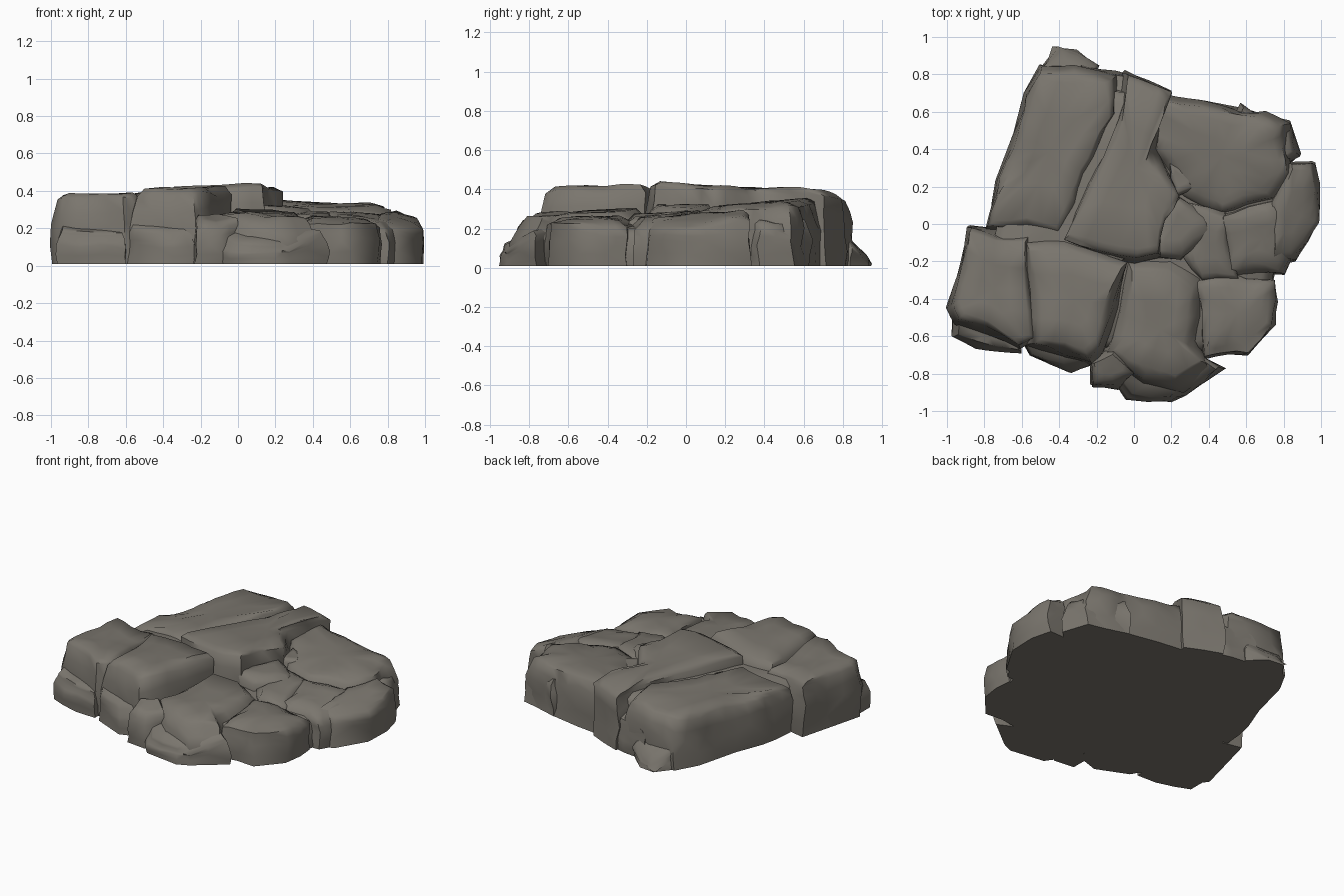
import bpy
import bmesh
import math
import random
from mathutils import Vector, noise

random.seed(4)

default = bpy.data.objects.get("Cube")
if default:
    bpy.data.objects.remove(default, do_unlink=True)

# One warm grey for the whole outcrop
COLOUR = (0.195, 0.18, 0.155, 1)
rock_grey = bpy.data.materials.new("rock_grey")
rock_grey.use_nodes = True
rock_grey.diffuse_color = COLOUR
rock_grey.node_tree.nodes["Principled BSDF"].inputs["Base Color"].default_value = COLOUR

FLOOR = 0.01


def split_edges(outline):
    """Add a slightly shifted midpoint to every long outline edge."""
    points = []
    for index, start in enumerate(outline):
        end = outline[(index + 1) % len(outline)]
        start, end = Vector(start), Vector(end)
        points.append(start)
        if (end - start).length > 0.25:
            shift = Vector((random.uniform(-1, 1), random.uniform(-1, 1))) * 0.018
            points.append((start + end) / 2 + shift)
    return points


def stone(name, top, outline, slope=(0, 0), inset=0.06, drop=0.028, lean=0.012):
    """A worn block: foot, waist, shoulder and rim rings around a tilted top."""
    points = split_edges(outline)
    centre = sum(points, Vector((0, 0))) / len(points)
    tilt = Vector(slope)

    def roof(p):
        return top + tilt.dot(p - centre)

    def ring(bm, grow, height, jitter):
        verts = []
        for p in points:
            arm = p - centre
            q = centre + arm * (1 + grow / max(arm.length, 0.1))
            q += Vector((random.uniform(-1, 1), random.uniform(-1, 1))) * jitter
            verts.append(bm.verts.new((q.x, q.y, height(q))))
        return verts

    bm = bmesh.new()
    rings = [
        ring(bm, 0, lambda p: FLOOR, 0.008),
        ring(bm, 0, lambda p: roof(p) * random.uniform(0.4, 0.65), 0.018),
        ring(bm, -lean, lambda p: roof(p) - drop * random.uniform(0.7, 1.3), 0.01),
        ring(bm, -inset, roof, 0.015),
    ]
    bm.faces.new(reversed(rings[0]))
    count = len(points)
    for lower, upper in zip(rings, rings[1:]):
        for i in range(count):
            j = (i + 1) % count
            bm.faces.new((lower[i], lower[j], upper[j], upper[i]))
    hub = bm.verts.new((centre.x, centre.y, top))
    rim = rings[-1]
    for i in range(count):
        bm.faces.new((rim[i], rim[(i + 1) % count], hub))
    bmesh.ops.recalc_face_normals(bm, faces=bm.faces[:])

    # Finer facets above the foot, weathered by coarse and fine noise
    raised = [e for e in bm.edges if max(v.co.z for v in e.verts) > FLOOR * 2]
    bmesh.ops.subdivide_edges(bm, edges=raised, cuts=1, use_grid_fill=True)
    for v in bm.verts:
        if v.co.z > FLOOR * 2:
            v.co += noise.noise_vector(v.co * 5) * 0.016 + noise.noise_vector(v.co * 11) * 0.01
            v.co.z = max(v.co.z, FLOOR)
    bmesh.ops.triangulate(bm, faces=[f for f in bm.faces if len(f.verts) > 4])

    mesh = bpy.data.meshes.new(name)
    bm.to_mesh(mesh)
    bm.free()
    mesh.materials.append(rock_grey)
    obj = bpy.data.objects.new(name, mesh)
    bpy.context.collection.objects.link(obj)
    bpy.ops.object.select_all(action="DESELECT")
    obj.select_set(True)
    bpy.context.view_layer.objects.active = obj
    bpy.ops.object.shade_smooth_by_angle(angle=math.radians(58))


# Cores that close the gaps between blocks
stone("bedrock_core", 0.25,
      [(-.85, -.5), (-.2, -.66), (.3, -.7), (.65, -.6), (.78, -.1), (.78, .4),
       (.2, .62), (-.45, .75), (-.6, .5)], slope=(-.04, .06))
stone("upper_core", 0.345,
      [(-.88, -.44), (-.25, -.6), (-.14, -.25), (.08, -.1), (.05, .4), (.1, .7),
       (-.42, .74), (-.56, .45), (-.72, .05)], slope=(.05, -.02))

# High slabs along the back and the right-hand side
stone("back_right_slab", 0.362,
      [(-.5, .85), (-.1, .8), (-.08, .6), (-.25, .25), (-.4, -.07), (-.78, -.03),
       (-.74, .22), (-.67, .42), (-.59, .7)], slope=(.07, 0), inset=0.07, lean=0.025)
stone("central_ridge", 0.41,
      [(-.04, .82), (.2, .72), (.11, .4), (.24, .14), (.13, -.16), (0, -.2),
       (-.38, -.08), (-.1, .5)], slope=(.02, -.06))
stone("front_right_slab", 0.375,
      [(-.87, 0), (-.56, -.06), (-.53, -.62), (-.62, -.66), (-.95, -.52), (-.99, -.45)],
      slope=(0, -.05), inset=0.05, lean=0.025)
stone("front_middle_slab", 0.412,
      [(-.38, -.05), (-.02, -.2), (-.16, -.68), (-.23, -.76), (-.56, -.66), (-.6, -.08)],
      slope=(.06, -.02), inset=0.08, drop=0.04, lean=0.03)

# Lower terrace on the left-hand side
stone("front_terrace", 0.28,
      [(-.04, -.18), (.2, -.17), (.37, -.28), (.35, -.68), (.4, -.78), (.25, -.89),
       (.05, -.86), (-.18, -.72)], slope=(-.03, .06), inset=0.09, drop=0.05, lean=0.035)
stone("front_left_terrace", 0.252,
      [(.33, -.3), (.5, -.26), (.76, -.3), (.75, -.55), (.61, -.7), (.36, -.72)],
      slope=(-.06, .04), inset=0.08)
stone("back_left_block", 0.33,
      [(.13, .69), (.55, .62), (.82, .54), (.84, .26), (.76, .12), (.48, .04),
       (.25, .14), (.09, .4)], slope=(-.02, .06), inset=0.11, lean=0.035)
stone("left_block", 0.262,
      [(.46, .05), (.76, .14), (.85, .05), (.84, -.2), (.8, -.27), (.5, -.29)],
      slope=(-.12, .11))
stone("left_edge_block", 0.255,
      [(.72, .12), (.84, .33), (.95, .33), (.99, .2), (.99, 0), (.86, -.2), (.74, -.22)],
      slope=(-.28, .13), inset=0.05, drop=0.025)
stone("middle_step", 0.315,
      [(.04, -.17), (.2, .18), (.4, .06), (.43, -.04), (.25, -.2)], slope=(-.1, .02))
stone("wedge_stone", 0.28,
      [(.3, .12), (.5, .08), (.56, -.3), (.36, -.31), (.24, -.18)], slope=(0, .08))
stone("pocket_stone", 0.32,
      [(.2, .14), (.18, .34), (.3, .3), (.32, .18)], inset=0.04)

# Small broken stones around the foot
stone("back_toe", 0.15,
      [(-.52, .8), (-.42, .95), (-.3, .93), (-.2, .84), (-.25, .7)],
      slope=(.05, -.9), inset=0.03, drop=0.02)
stone("back_middle_toe", 0.24,
      [(-.3, .7), (-.28, .84), (-.1, .81), (.02, .79), (.05, .68)],
      slope=(0, -.3), inset=0.03)
stone("front_right_toe", 0.2,
      [(-.97, -.42), (-.97, -.6), (-.86, -.65), (-.6, -.69), (-.6, -.5)],
      slope=(0, .3), inset=0.04, lean=0.02)
stone("front_middle_toe", 0.23,
      [(-.64, -.55), (-.56, -.71), (-.35, -.79), (-.2, -.74), (-.2, -.55)],
      slope=(.1, .5), inset=0.04, lean=0.02)
stone("front_foot_stone", 0.26,
      [(-.24, -.72), (-.23, -.86), (-.1, -.87), (.02, -.8), (-.1, -.66)],
      slope=(0, .3), inset=0.03)
stone("front_low_stone", 0.17,
      [(-.15, -.75), (-.04, -.92), (.2, -.95), (.28, -.92), (.47, -.76), (.3, -.68)],
      slope=(0, .45), inset=0.04)
stone("back_left_toe", 0.24,
      [(.5, .5), (.56, .63), (.84, .55), (.89, .38), (.8, .3)],
      slope=(-.1, -.1), inset=0.04, lean=0.025)
